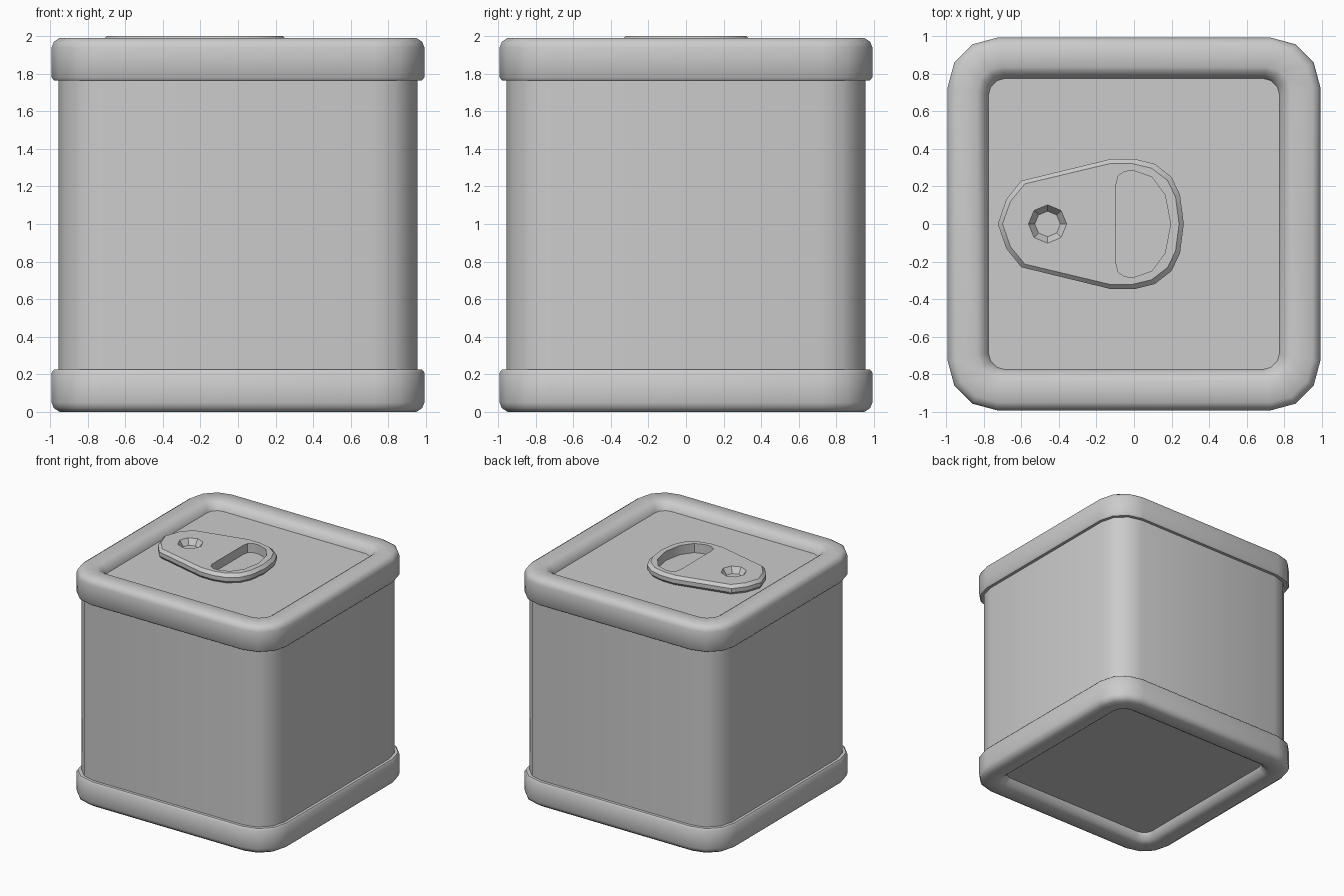
import bpy, bmesh, math

if "Cube" in bpy.data.objects:
    bpy.data.objects.remove(bpy.data.objects["Cube"])

GREY = (0.6, 0.6, 0.6, 1.0)
metal = bpy.data.materials.new("plain_grey_metal")
metal.use_nodes = True
metal.diffuse_color = GREY
metal.node_tree.nodes["Principled BSDF"].inputs["Base Color"].default_value = GREY


def rounded_square(half, radius, z, segments=3):
    """Ring of points around a square with rounded corners."""
    c = half - radius
    ring = []
    for k, (sx, sy) in enumerate([(1, 1), (-1, 1), (-1, -1), (1, -1)]):
        for i in range(segments + 1):
            a = math.pi / 2 * (k + i / segments)
            ring.append((sx * c + radius * math.cos(a), sy * c + radius * math.sin(a), z))
    return ring


def loft(name, rings, cap_start=False, cap_end=False, angle=40):
    """Skin consecutive rings, optionally closing the ends."""
    bm = bmesh.new()
    loops = [[bm.verts.new(p) for p in ring] for ring in rings]
    n = len(loops[0])
    for a, b in zip(loops, loops[1:]):
        for i in range(n):
            j = (i + 1) % n
            bm.faces.new((a[i], a[j], b[j], b[i]))
    if cap_start:
        bm.faces.new(loops[0][::-1])
    if cap_end:
        bm.faces.new(loops[-1])
    mesh = bpy.data.meshes.new(name)
    bm.to_mesh(mesh)
    bm.free()
    mesh.materials.append(metal)
    obj = bpy.data.objects.new(name, mesh)
    bpy.context.collection.objects.link(obj)
    if angle:
        smooth(obj, angle)
    return obj


def smooth(obj, angle):
    bpy.ops.object.select_all(action="DESELECT")
    obj.select_set(True)
    bpy.context.view_layer.objects.active = obj
    bpy.ops.object.shade_smooth_by_angle(angle=math.radians(angle))


# Straight can wall
loft("can_wall", [rounded_square(0.955, 0.235, z) for z in (0.2, 1.8)])

# Rim profile: half width, corner radius, distance from the can's end
RIM = [(0.95, 0.23, 0.225), (0.98, 0.25, 0.225), (0.992, 0.265, 0.21),
       (0.992, 0.265, 0.05), (0.98, 0.25, 0.02), (0.95, 0.225, 0.0),
       (0.835, 0.13, 0.0), (0.81, 0.11, 0.015), (0.785, 0.095, 0.04), (0.775, 0.09, 0.07)]
TOP = 1.99
loft("top_rim", [rounded_square(h, r, TOP - d) for h, r, d in RIM])
loft("bottom_rim", [rounded_square(h, r, d) for h, r, d in RIM][::-1])

# Recessed end plates
loft("lid_plate", [rounded_square(0.78, 0.09, z) for z in (1.9, 1.92)], True, True)
loft("base_plate", [rounded_square(0.78, 0.09, z) for z in (0.07, 0.09)], True, True)


def mirrored(half):
    """Close a half outline (first and last points on y = 0) across the x axis."""
    return half + [(x, -y) for x, y in half[-2:0:-1]]


# Pull tab: egg-shaped plate with softened edges
outline = mirrored([(0.265, 0), (0.245, 0.155), (0.2, 0.25), (0.11, 0.32), (0, 0.347),
                    (-0.12, 0.347), (-0.6, 0.23), (-0.68, 0.13), (-0.725, 0)])


def tab_ring(inset, z):
    cx = -0.23
    fx, fy = 1 - inset / 0.495, 1 - inset / 0.347
    return [(cx + (x - cx) * fx, y * fy, z) for x, y in outline]


tab = loft("pull_tab", [tab_ring(0.02, 1.915), tab_ring(0, 1.94),
                        tab_ring(0, 1.975), tab_ring(0.025, 2.0)], True, True, 0)

# Finger opening and rivet dimple cutters
opening = mirrored([(0.195, 0), (0.165, 0.155), (0.095, 0.25), (0, 0.283), (-0.05, 0.28),
                    (-0.085, 0.255), (-0.095, 0.21), (-0.095, 0)])
finger = loft("finger_cutter", [[(x, y, z) for x, y in opening] for z in (1.85, 2.1)],
              True, True, 0)


def octagon(radius, z):
    return [(-0.46 + radius * math.cos(k * math.pi / 4),
             radius * math.sin(k * math.pi / 4), z) for k in range(8)]


dimple = loft("dimple_cutter", [octagon(0.068, 1.95), octagon(0.102, 2.0), octagon(0.102, 2.1)],
              True, True, 0)

for cutter in (finger, dimple):
    cutter.hide_render = True
    mod = tab.modifiers.new(cutter.name, "BOOLEAN")
    mod.operation = "DIFFERENCE"
    mod.solver = "EXACT"
    mod.object = cutter

# Bake the cuts and drop the cutters
graph = bpy.context.evaluated_depsgraph_get()
cut_mesh = bpy.data.meshes.new_from_object(tab.evaluated_get(graph))
tab.modifiers.clear()
tab.data = cut_mesh
for cutter in (finger, dimple):
    bpy.data.objects.remove(cutter)
smooth(tab, 28)
